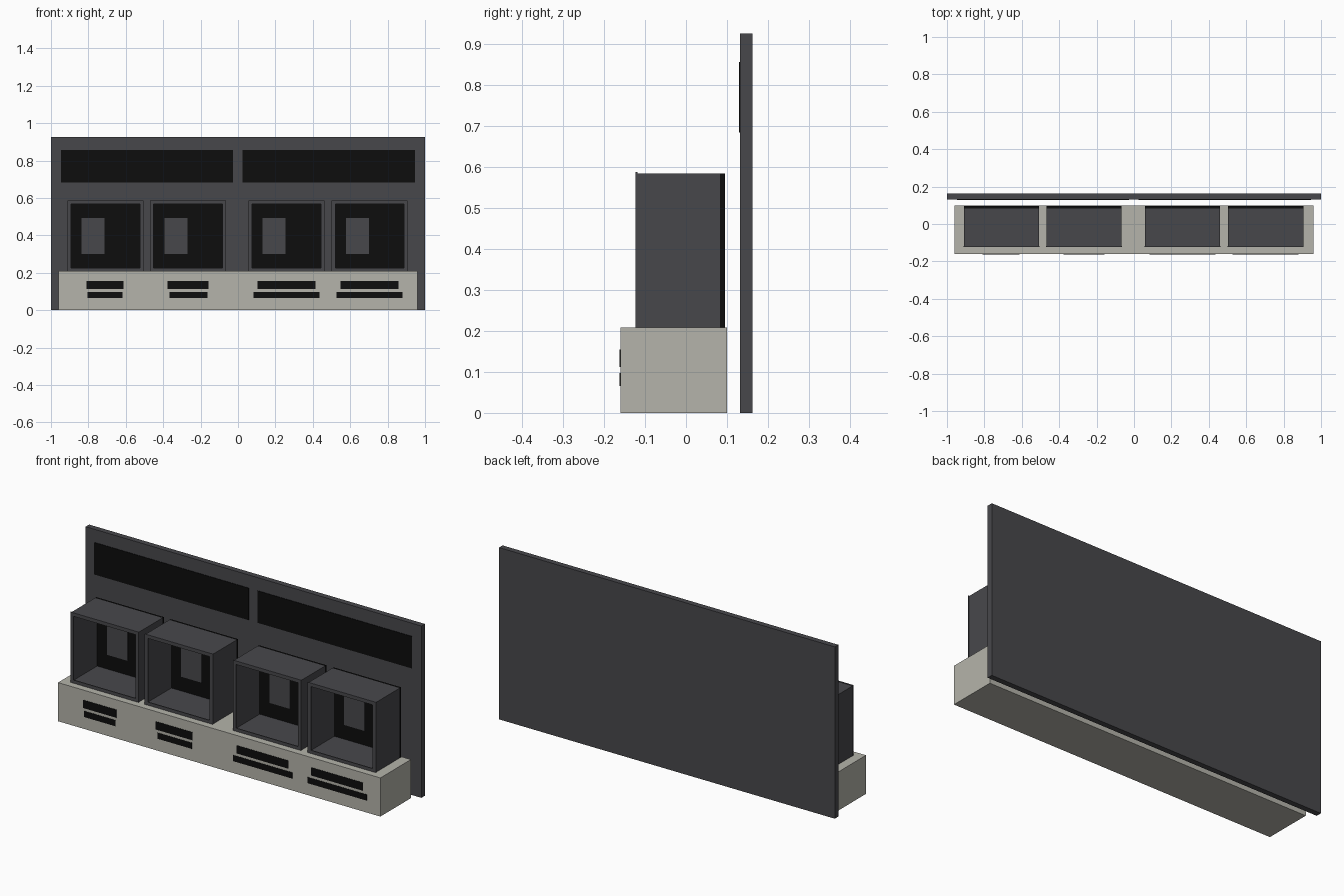
import bpy
import bmesh

cube = bpy.data.objects.get("Cube")
if cube:
    bpy.data.objects.remove(cube, do_unlink=True)


def material(name, rgb):
    m = bpy.data.materials.new(name)
    m.use_nodes = True
    m.diffuse_color = (*rgb, 1)
    bsdf = next(n for n in m.node_tree.nodes if n.type == 'BSDF_PRINCIPLED')
    bsdf.inputs["Base Color"].default_value = (*rgb, 1)
    bsdf.inputs["Roughness"].default_value = 0.7
    return m


GREY = material("dark grey", (0.064, 0.064, 0.071))
BEIGE = material("warm light grey", (0.46, 0.455, 0.405))
BLACK = material("black", (0.004, 0.004, 0.004))


def finish(name, bm, mat):
    mesh = bpy.data.meshes.new(name)
    bm.to_mesh(mesh)
    bm.free()
    mesh.materials.append(mat)
    ob = bpy.data.objects.new(name, mesh)
    bpy.context.collection.objects.link(ob)
    return ob


def box(name, x, y, z, mat):
    """Box spanning the (low, high) pairs x, y and z."""
    bm = bmesh.new()
    bmesh.ops.create_cube(bm, size=1)
    for v in bm.verts:
        v.co = [sum(r) / 2 + c * (r[1] - r[0]) for c, r in zip(v.co, (x, y, z))]
    return finish(name, bm, mat)


def tube(name, x, y, z, wall, mat):
    """Rectangular ring with an opening through y."""
    def rect(d):
        return [(x[0] + d, z[0] + d), (x[1] - d, z[0] + d),
                (x[1] - d, z[1] - d), (x[0] + d, z[1] - d)]
    bm = bmesh.new()
    loops = [[bm.verts.new((px, depth, pz)) for px, pz in rect(d)]
             for d, depth in ((0, y[0]), (0, y[1]), (wall, y[1]), (wall, y[0]))]
    for a, b in zip(loops, loops[1:] + loops[:1]):
        for i in range(4):
            j = (i + 1) % 4
            bm.faces.new((a[i], a[j], b[j], b[i]))
    bmesh.ops.recalc_face_normals(bm, faces=bm.faces)
    return finish(name, bm, mat)


# Plinth and rear wall
box("base", (-0.96, 0.96), (-0.16, 0.10), (0, 0.208), BEIGE)
box("back_wall", (-1, 1), (0.132, 0.162), (0, 0.925), GREY)

# Long dark panels high on the wall
for side, x in (("right", (-0.947, -0.027)), ("left", (0.025, 0.945))):
    box(f"wall_panel_{side}", x, (0.129, 0.134), (0.683, 0.855), BLACK)

# Four open display boxes with lipped fronts and dark backs
# (left edge, upper slot span, lower slot span)
bays = [
    (-0.91, (-0.81, -0.612), (-0.805, -0.617)),
    (-0.468, (-0.377, -0.158), (-0.366, -0.163)),
    (0.058, (0.104, 0.414), (0.083, 0.436)),
    (0.503, (0.548, 0.858), (0.527, 0.880)),
]
for n, (left, upper, lower) in enumerate(bays, 1):
    x = (left, left + 0.402)
    tube(f"display_box_{n}", x, (-0.118, 0.083), (0.208, 0.584), 0.013, GREY)
    tube(f"box_lip_{n}", (x[0] - 0.002, x[1] + 0.002), (-0.123, -0.118),
         (0.206, 0.587), 0.019, GREY)
    box(f"box_back_{n}", x, (0.083, 0.095), (0.208, 0.584), BLACK)
    box(f"inner_panel_{n}", (left + 0.074, left + 0.197), (0.078, 0.084),
        (0.30, 0.492), GREY)
    # Dark slots on the plinth front
    box(f"upper_slot_{n}", upper, (-0.162, -0.158), (0.112, 0.155), BLACK)
    box(f"lower_slot_{n}", lower, (-0.162, -0.158), (0.065, 0.097), BLACK)
